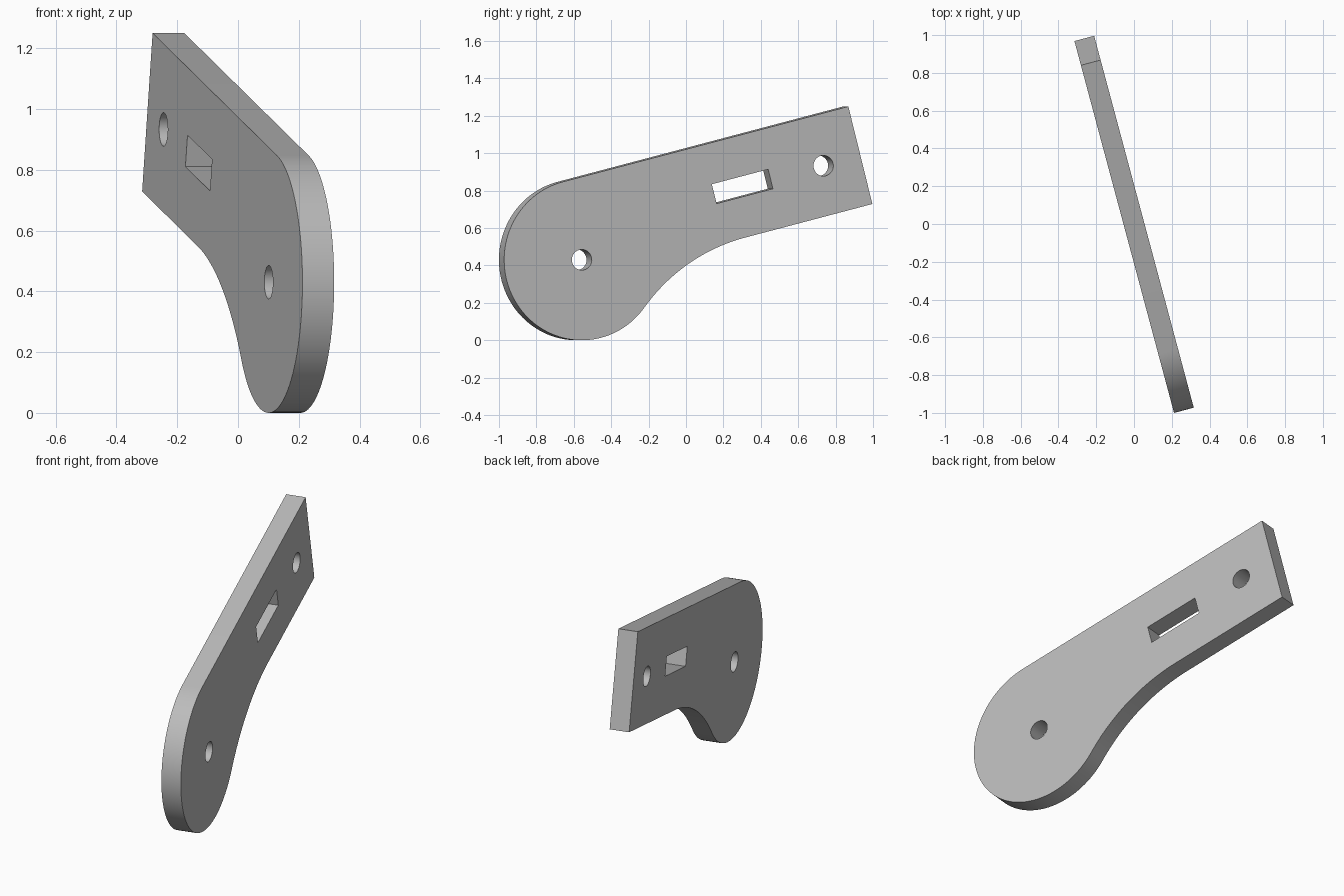
import bpy, bmesh
from math import cos, sin, pi, radians, sqrt, atan2
from mathutils import Matrix, Vector

cube = bpy.data.objects.get("Cube")
if cube:
    bpy.data.objects.remove(cube, do_unlink=True)

R = 0.43            # round head radius
FILLET = 1.0        # concave sweep radius
ARM_END = 1.632     # arm tip, measured from the head centre
ARM_LOW = -0.108    # lower edge of the arm
HALF = 0.054        # half thickness
HOLE = 0.055


def arc(cx, cy, r, a0, a1, n):
    return [(cx + r * cos(a0 + (a1 - a0) * i / n),
             cy + r * sin(a0 + (a1 - a0) * i / n)) for i in range(n + 1)]


# Outline: head arc, concave sweep, straight arm
fx = sqrt((R + FILLET) ** 2 - (FILLET - ARM_LOW) ** 2)
fy = ARM_LOW - FILLET
join = atan2(fy, fx)
outline = arc(0, 0, R, pi / 2, 2 * pi + join, 72)
outline += arc(fx, fy, FILLET, join + pi, pi / 2, 24)[1:]
outline += [(ARM_END, ARM_LOW), (ARM_END, R)]

# Openings: pivot hole, end hole, rectangular slot
pivot_hole = arc(0, 0, HOLE, 0, 2 * pi, 40)[:-1]
end_hole = arc(1.42, 0.157, HOLE, 0, 2 * pi, 40)[:-1]
slot = [(0.797, 0.107), (1.119, 0.107), (1.119, 0.214), (0.797, 0.214)]

bm = bmesh.new()
for loop in (outline, pivot_hole, end_hole, slot):
    verts = [bm.verts.new((x, y, -HALF)) for x, y in loop]
    for a, b in zip(verts, verts[1:] + verts[:1]):
        bm.edges.new((a, b))
bmesh.ops.triangle_fill(bm, use_beauty=True, edges=bm.edges[:], normal=(0, 0, 1))
ext = bmesh.ops.extrude_face_region(bm, geom=bm.faces[:], use_keep_orig=True)
top = [g for g in ext["geom"] if isinstance(g, bmesh.types.BMVert)]
bmesh.ops.translate(bm, verts=top, vec=(0, 0, 2 * HALF))
bmesh.ops.recalc_face_normals(bm, faces=bm.faces[:])

# Stand the plate upright, turned and with its arm raised
turn, tilt = radians(15), radians(14.3)
along = Vector((-sin(turn), cos(turn), 0))
up = Vector((0, 0, 1))
basis = Matrix((along, up, along.cross(up))).transposed().to_4x4()
place = Matrix.Translation(along * -0.591 + up * R)
bm.transform(place @ basis @ Matrix.Rotation(tilt, 4, 'Z'))

mesh = bpy.data.meshes.new("lever_plate")
bm.to_mesh(mesh)
bm.free()
plate = bpy.data.objects.new("lever_plate", mesh)
bpy.context.collection.objects.link(plate)

# Plain grey finish
grey = bpy.data.materials.new("plain_grey")
grey.use_nodes = True
colour = (0.5, 0.5, 0.5, 1)
grey.diffuse_color = colour
grey.node_tree.nodes["Principled BSDF"].inputs["Base Color"].default_value = colour
mesh.materials.append(grey)

bpy.ops.object.select_all(action='DESELECT')
plate.select_set(True)
bpy.context.view_layer.objects.active = plate
bpy.ops.object.shade_smooth_by_angle(angle=radians(25))
